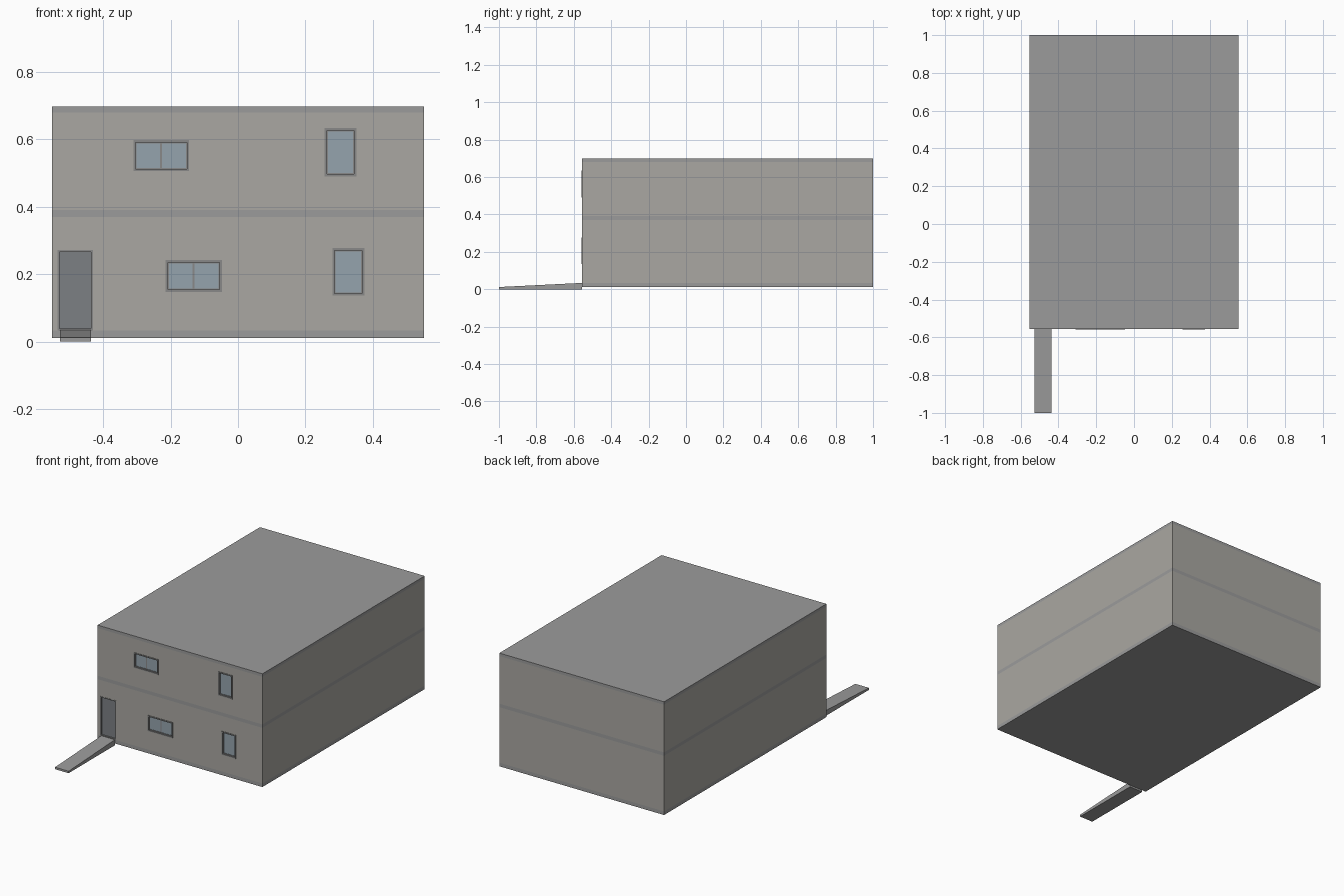
import bpy

if "Cube" in bpy.data.objects:
    bpy.data.objects.remove(bpy.data.objects["Cube"])

HALF, FRONT, BACK, WALL = 0.553, -0.556, 1.0, 0.03


def material(name, color):
    m = bpy.data.materials.new(name)
    m.diffuse_color = (*color, 1)
    m.use_nodes = True
    m.node_tree.nodes["Principled BSDF"].inputs["Base Color"].default_value = m.diffuse_color
    return m


PLASTER = material("plaster", (0.40, 0.39, 0.36))
CONCRETE = material("concrete", (0.33, 0.33, 0.33))
FRAME = material("frame_paint", (0.25, 0.25, 0.25))
GLASS = material("glass", (0.30, 0.37, 0.42))
DOOR = material("door_paint", (0.20, 0.215, 0.23))


def mesh_object(name, verts, faces, mat=None):
    me = bpy.data.meshes.new(name)
    me.from_pydata(verts, [], faces)
    ob = bpy.data.objects.new(name, me)
    bpy.context.collection.objects.link(ob)
    if mat:
        me.materials.append(mat)
    return ob


BOX_FACES = [(0, 2, 3, 1), (4, 5, 7, 6), (0, 1, 5, 4),
             (2, 6, 7, 3), (0, 4, 6, 2), (1, 3, 7, 5)]


def box(name, x, y, z, mat=None):
    return mesh_object(name, [(a, b, c) for c in z for b in y for a in x], BOX_FACES, mat)


def ring(name, x, z, border, y, mat):
    """Rectangular frame lying in the facade plane."""
    outer = [(x[0], z[0]), (x[1], z[0]), (x[1], z[1]), (x[0], z[1])]
    b = border
    inner = [(x[0] + b, z[0] + b), (x[1] - b, z[0] + b),
             (x[1] - b, z[1] - b), (x[0] + b, z[1] - b)]
    verts = [(px, d, pz) for d in y for loop in (outer, inner) for px, pz in loop]
    faces = []
    for i in range(4):
        j = (i + 1) % 4
        faces += [(i, j, 4 + j, 4 + i), (8 + j, 8 + i, 12 + i, 12 + j),
                  (j, i, 8 + i, 8 + j), (4 + i, 4 + j, 12 + j, 12 + i)]
    return mesh_object(name, verts, faces, mat)


def shrink(r, d):
    return (r[0] + d, r[1] - d)


def cut(target, cutter):
    cutter.hide_render = True
    cutter.hide_set(True)
    m = target.modifiers.new("opening", "BOOLEAN")
    m.operation = "DIFFERENCE"
    m.solver = "EXACT"
    m.object = cutter


# Floor and roof slabs, flush with the walls
for name, z in (("ground_slab", (0.011, 0.033)), ("middle_slab", (0.37, 0.391)),
                ("roof_slab", (0.68, 0.698))):
    box(name, (-HALF, HALF), (FRONT, BACK), z, CONCRETE)

# Walls of each storey
storeys = {}
for name, z in (("lower", (0.033, 0.37)), ("upper", (0.391, 0.68))):
    front = box(name + "_front_wall", (-HALF, HALF), (FRONT, FRONT + WALL), z, PLASTER)
    storeys[name] = front
    box(name + "_back_wall", (-HALF, HALF), (BACK - WALL, BACK), z, PLASTER)
    for side, s in (("left", -1), ("right", 1)):
        xs = tuple(sorted((s * HALF, s * (HALF - WALL))))
        box(f"{name}_{side}_wall", xs, (FRONT + WALL, BACK - WALL), z, PLASTER)

# Windows: lining, sashes and panes in a cut opening
windows = [("upper_wide_window", "upper", (-0.311, -0.145), (0.506, 0.598), 2),
           ("upper_tall_window", "upper", (0.257, 0.352), (0.490, 0.634), 1),
           ("lower_wide_window", "lower", (-0.215, -0.048), (0.147, 0.242), 2),
           ("lower_tall_window", "lower", (0.280, 0.376), (0.136, 0.278), 1)]
for name, storey, x, z, panes in windows:
    cut(storeys[storey], box(name + "_cutter", shrink(x, 0.001),
                             (FRONT - 0.05, FRONT + 0.06), shrink(z, 0.001)))
    ring(name + "_lining", x, z, 0.007, (FRONT - 0.003, FRONT + 0.02), FRAME)
    ix, iz = shrink(x, 0.007), shrink(z, 0.007)
    step = (ix[1] - ix[0]) / panes
    for i in range(panes):
        px = (ix[0] + i * step, ix[0] + (i + 1) * step)
        ring(f"{name}_sash_{i}", px, iz, 0.003, (FRONT + 0.004, FRONT + 0.014), FRAME)
        box(f"{name}_pane_{i}", shrink(px, 0.003), (FRONT + 0.007, FRONT + 0.010),
            shrink(iz, 0.003), GLASS)

# Entrance door
dx, dz = (-0.536, -0.430), (0.033, 0.272)
cut(storeys["lower"], box("door_cutter", shrink(dx, 0.001), (FRONT - 0.05, FRONT + 0.06),
                          (0.02, dz[1] - 0.001)))
ring("door_frame", dx, dz, 0.006, (FRONT - 0.001, FRONT + 0.02), FRAME)
box("door_leaf", shrink(dx, 0.006), (FRONT + 0.007, FRONT + 0.014),
    (dz[0] + 0.001, dz[1] - 0.006), DOOR)

# Sloping entrance ramp
rx0, rx1 = -0.528, -0.437
profile = [(-1.0, 0.0), (FRONT, 0.0), (-1.0, 0.012), (FRONT, 0.034)]
ramp_verts = [(x, y, z) for y, z in profile for x in (rx0, rx1)]
mesh_object("entrance_ramp", ramp_verts, BOX_FACES, CONCRETE)
